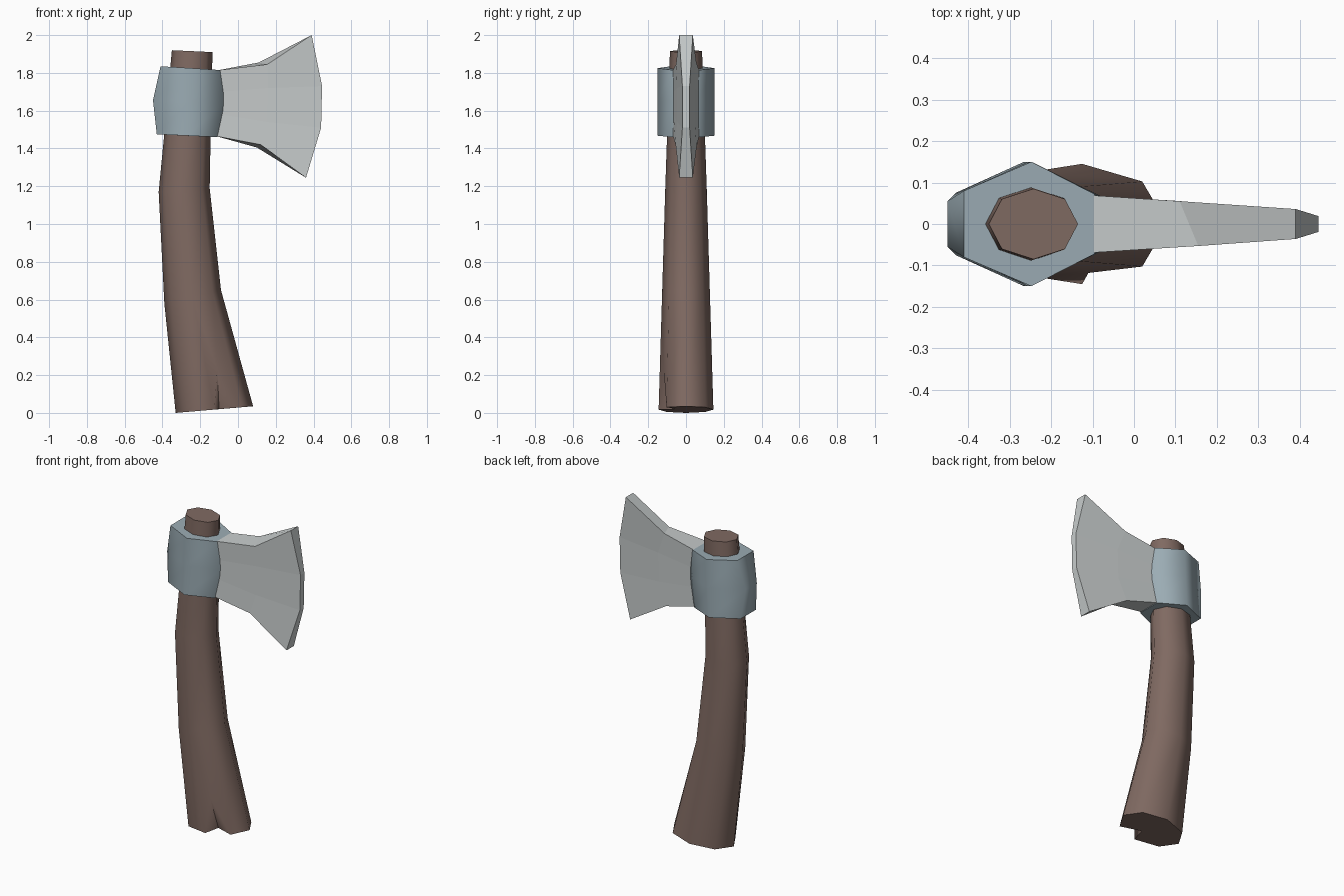
import bpy, bmesh, math

if "Cube" in bpy.data.objects:
    bpy.data.objects.remove(bpy.data.objects["Cube"])


def material(name, rgb):
    m = bpy.data.materials.new(name)
    m.diffuse_color = (*rgb, 1)
    m.use_nodes = True
    m.node_tree.nodes["Principled BSDF"].inputs["Base Color"].default_value = m.diffuse_color
    return m


def finish(bm, name, mat, angle):
    """Fix normals, smooth edges below the angle and make the object."""
    bmesh.ops.recalc_face_normals(bm, faces=bm.faces[:])
    for f in bm.faces:
        f.smooth = angle > 0
    for e in bm.edges:
        e.smooth = e.calc_face_angle(0) < math.radians(angle)
    me = bpy.data.meshes.new(name)
    bm.to_mesh(me)
    bm.free()
    me.materials.append(mat)
    ob = bpy.data.objects.new(name, me)
    bpy.context.collection.objects.link(ob)


def loft(bm, rings, skip=None):
    """Quads between successive closed rings; skip = (ring, side) left open."""
    vs = [[bm.verts.new(p) for p in r] for r in rings]
    n = len(rings[0])
    for i in range(len(vs) - 1):
        for k in range(n):
            if (i, k) != skip:
                j = (k + 1) % n
                bm.faces.new((vs[i][k], vs[i][j], vs[i + 1][j], vs[i + 1][k]))
    return vs


wood = material("brown wood", (0.216, 0.144, 0.122))
steel = material("blue grey steel", (0.328, 0.413, 0.456))
bright = material("light grey steel", (0.578, 0.610, 0.610))

# Handle: curved tapering octagon, each ring as left x,z / right x,z / half depth
spec = [(-0.33, 0.0, 0.08, 0.035, 0.145), (-0.39, 0.58, -0.09, 0.65, 0.127),
        (-0.42, 1.17, -0.15, 1.19, 0.11), (-0.39, 1.48, -0.145, 1.47, 0.10),
        (-0.35, 1.92, -0.135, 1.91, 0.085)]
rings = []
for xl, zl, xr, zr, ry in spec:
    ring = []
    for k in range(8):
        a = k * math.pi / 4
        t = (1 + math.cos(a)) / 2
        ring.append((xl + (xr - xl) * t, ry * math.sin(a), zl + (zr - zl) * t))
    rings.append(ring)
bm = bmesh.new()
vs = loft(bm, rings, skip=(0, 6))
bm.faces.new(vs[-1])
# Split notch in the front of the foot
a, b, a2, b2 = vs[0][6], vs[0][7], vs[1][6], vs[1][7]
apex = bm.verts.new((-0.11, -0.118, 0.23))
inner = bm.verts.new((-0.10, -0.05, 0.02))
for f in ((a, apex, a2), (apex, b2, a2), (apex, b, b2), (a, inner, apex), (inner, b, apex)):
    bm.faces.new(f)
bm.faces.new(vs[0][:7] + [inner, vs[0][7]])
finish(bm, "handle", wood, 70)

# Collar: bulging hexagon, each ring as left x,z,half depth / right x,z,half depth
spec = [(-0.43, 1.475, 0.075, -0.11, 1.46, 0.075),
        (-0.45, 1.655, 0.055, -0.07, 1.645, 0.062),
        (-0.41, 1.835, 0.08, -0.095, 1.815, 0.072)]
rings = []
for xl, zl, yl, xr, zr, yr in spec:
    xm, zm = (xl + xr) / 2 + 0.005, (zl + zr) / 2
    rings.append([(xl, yl, zl), (xl, -yl, zl), (xm, -0.15, zm),
                  (xr, -yr, zr), (xr, yr, zr), (xm, 0.15, zm)])
bm = bmesh.new()
vs = loft(bm, rings)
bm.faces.new(vs[0])
bm.faces.new(vs[-1])
finish(bm, "collar", steel, 70)

# Blade: three columns from collar to edge, points (x, z, half thickness) top to bottom
root = [(-0.10, 1.815, 0.069), (-0.09, 1.70, 0.066), (-0.09, 1.58, 0.066), (-0.115, 1.465, 0.069)]
front = [(0.155, 1.845, 0.053), (0.16, 1.72, 0.047), (0.155, 1.54, 0.047), (0.12, 1.42, 0.055)]
back = [(0.11, 1.855, 0.055), (0.16, 1.72, 0.047), (0.155, 1.54, 0.047), (0.10, 1.405, 0.056)]
edge = [(0.39, 2.0, 0.036), (0.445, 1.73, 0.019), (0.44, 1.51, 0.019), (0.36, 1.245, 0.036)]
bm = bmesh.new()
vs = loft(bm, [[(x, -y, z) for x, z, y in f] + [(x, y, z) for x, z, y in reversed(g)]
               for f, g in ((root, root), (front, back), (edge, edge))])
for r in (vs[0], vs[-1]):
    for k in range(3):
        bm.faces.new((r[k], r[k + 1], r[6 - k], r[7 - k]))
finish(bm, "blade", bright, 0)
